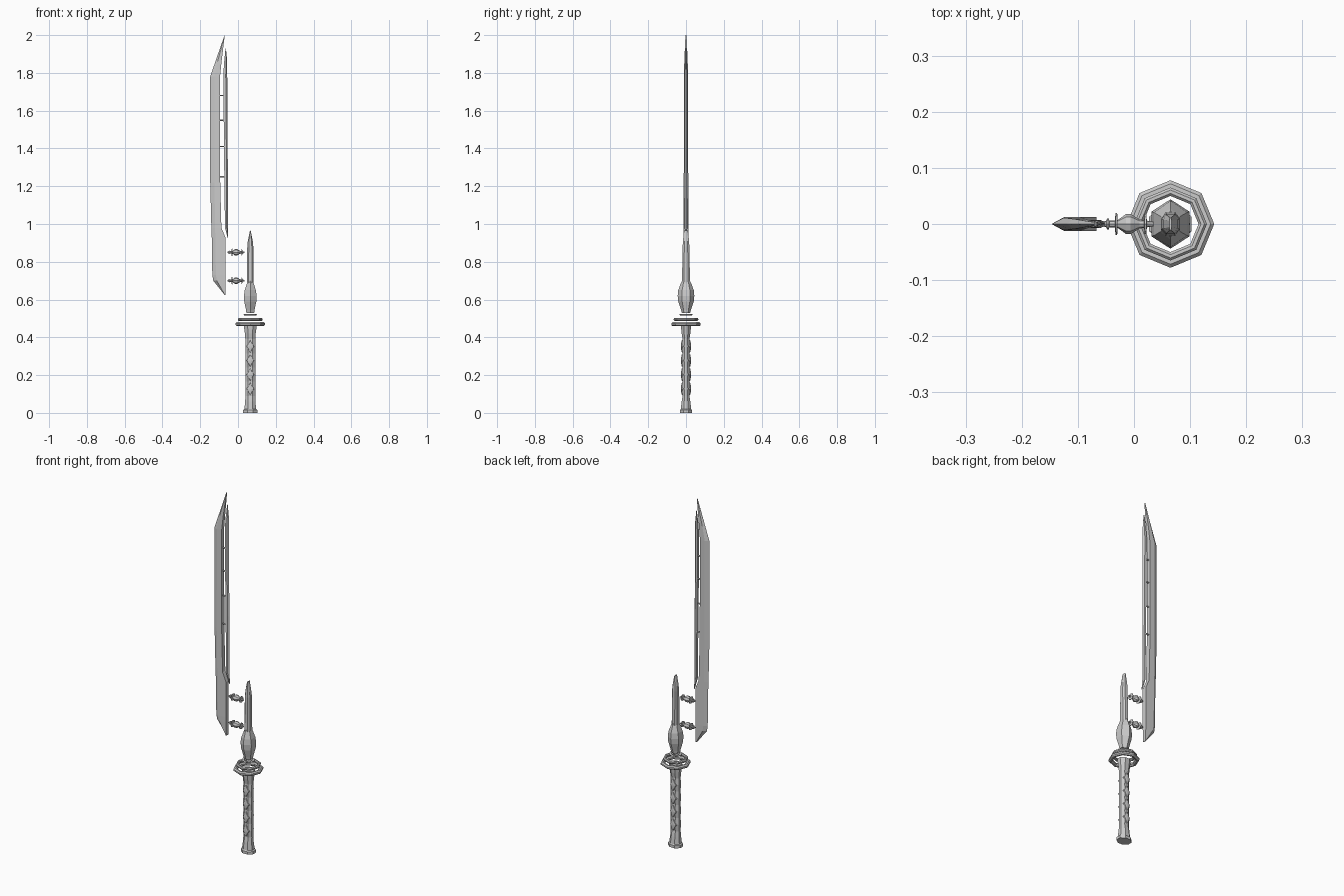
import bpy, bmesh, math
from mathutils import Vector

CX = 0.065  # axis of the handle


def loft(name, rings, closed=False):
    """Skin equal-length point rings; cap the ends, or join last to first."""
    bm = bmesh.new()
    vs = [[bm.verts.new(p) for p in r] for r in rings]
    n = len(rings[0])
    pairs = list(zip(vs, vs[1:])) + ([(vs[-1], vs[0])] if closed else [])
    for a, b in pairs:
        for i in range(n):
            j = (i + 1) % n
            bm.faces.new((a[i], a[j], b[j], b[i]))
    if not closed:
        bm.faces.new(vs[0])
        bm.faces.new(vs[-1])
    bmesh.ops.remove_doubles(bm, verts=bm.verts, dist=1e-5)
    bmesh.ops.recalc_face_normals(bm, faces=bm.faces)
    me = bpy.data.meshes.new(name)
    bm.to_mesh(me)
    bm.free()
    ob = bpy.data.objects.new(name, me)
    bpy.context.collection.objects.link(ob)
    return ob


def lathe(name, profile, n=8, phase=0.0, closed=False):
    """Profile rows (z, rx, ry) around the handle axis."""
    rings = [[(CX + rx * math.cos(phase + 2 * math.pi * i / n),
               ry * math.sin(phase + 2 * math.pi * i / n), z) for i in range(n)]
             for z, rx, ry in profile]
    return loft(name, rings, closed)


def rod_x(name, profile, z, n=8):
    """Profile rows (x, r) turned around a horizontal axis."""
    return loft(name, [[(x, r * math.cos(2 * math.pi * i / n),
                         z + r * math.sin(2 * math.pi * i / n)) for i in range(n)]
                       for x, r in profile])


def blade(name, stations):
    """Stations (z, edge x, bevel x, back x, half thickness)."""
    return loft(name, [[(e, 0, z), (b, -t, z), (k, -t, z), (k, t, z), (b, t, z)]
                       for z, e, b, k, t in stations])


# Main blade with a cutting edge on the outside
blade("main_blade", [
    (0.625, -0.071, -0.070, -0.067, 0.009),
    (0.70, -0.131, -0.112, -0.067, 0.012),
    (0.73, -0.136, -0.117, -0.067, 0.0125),
    (0.93, -0.139, -0.120, -0.067, 0.0125),
    (0.98, -0.141, -0.121, -0.088, 0.0125),
    (1.22, -0.147, -0.125, -0.094, 0.012),
    (1.78, -0.147, -0.125, -0.095, 0.011),
    (1.86, -0.120, -0.108, -0.087, 0.009),
    (2.00, -0.071, -0.0705, -0.070, 0.003)])

# Slim blade running behind it
blade("slim_blade", [
    (0.92, -0.052, -0.0525, -0.053, 0.004),
    (0.98, -0.054, -0.060, -0.069, 0.007),
    (1.30, -0.054, -0.061, -0.073, 0.007),
    (1.79, -0.057, -0.065, -0.078, 0.007),
    (1.86, -0.057, -0.063, -0.073, 0.006),
    (1.93, -0.064, -0.065, -0.066, 0.003)])

# Pins joining the two blades
for i, z in enumerate((1.25, 1.41, 1.55, 1.68)):
    rod_x(f"blade_pin_{i + 1}", [(-0.102, 0.004), (-0.068, 0.004)], z, 6)

# Spindle connectors between blade and core
spindle = [(-0.056, 0.004), (-0.049, 0.006), (-0.048, 0.010), (-0.045, 0.010),
           (-0.044, 0.006), (-0.034, 0.006), (-0.033, 0.020), (-0.030, 0.020),
           (-0.029, 0.007), (-0.014, 0.018), (-0.006, 0.018), (0.010, 0.008),
           (0.018, 0.007), (0.019, 0.018), (0.022, 0.018), (0.023, 0.006),
           (0.035, 0.004)]
for i, z in enumerate((0.70, 0.85)):
    rod_x(f"spindle_connector_{i + 1}", spindle, z)

# Grip, pommel and collar: waves in depth follow the wrapping
grip = [(0.0, 0.041, 0.034), (0.015, 0.041, 0.034), (0.02, 0.034, 0.030),
        (0.06, 0.029, 0.025)]
for i in range(9):
    grip.append((0.09 + 0.0375 * i, 0.0285, 0.025 if i % 2 else 0.019))
grip += [(0.42, 0.031, 0.025), (0.46, 0.037, 0.029), (0.468, 0.037, 0.029)]
lathe("grip", grip, 8, math.pi / 8)

# Crossed wrap diamonds on front and back
for s, side in ((-1, "front"), (1, "back")):
    for i in range(4):
        z = 0.1275 + 0.075 * i
        ring = [(0.020, 0), (0, 0.034), (-0.020, 0), (0, -0.034)]
        loft(f"wrap_diamond_{side}_{i + 1}",
             [[(CX + x * k, s * y, z + d * k) for x, d in ring]
              for k, y in ((1, 0.016), (0.9, 0.024), (0.3, 0.026))])


# Floating octagonal guard rings
def guard(name, z, inner, outer, h):
    m = (outer - inner) * 0.3
    prof = [(-h, inner + m), (-h, outer - m), (-h * 0.4, outer), (h * 0.4, outer),
            (h, outer - m), (h, inner + m), (h * 0.4, inner), (-h * 0.4, inner)]
    lathe(name, [(z + d, r, r) for d, r in prof], 8, 0, True)


guard("guard_ring_large", 0.47, 0.057, 0.078, 0.010)
guard("guard_ring_middle", 0.495, 0.050, 0.065, 0.008)
guard("guard_ring_small", 0.52, 0.022, 0.035, 0.004)

# Six-sided bulb that sheathes the core
lathe("core_bulb", [(0.53, 0.024, 0.022), (0.545, 0.026, 0.026), (0.59, 0.037, 0.041),
                    (0.62, 0.039, 0.044), (0.65, 0.034, 0.041), (0.685, 0.021, 0.028),
                    (0.70, 0.016, 0.020)], 6, math.pi / 2)

# Core spike with a chisel tip
core = []
for z, hx, hy in ((0.60, 0.017, 0.021), (0.70, 0.017, 0.021), (0.88, 0.016, 0.018),
                  (0.91, 0.013, 0.016), (0.965, 0.002, 0.011)):
    core.append([(CX + a * hx, b * hy, z) for a, b in
                 ((1, .5), (.5, 1), (-.5, 1), (-1, .5), (-1, -.5), (-.5, -1), (.5, -1), (1, -.5))])
loft("core_spike", core)
